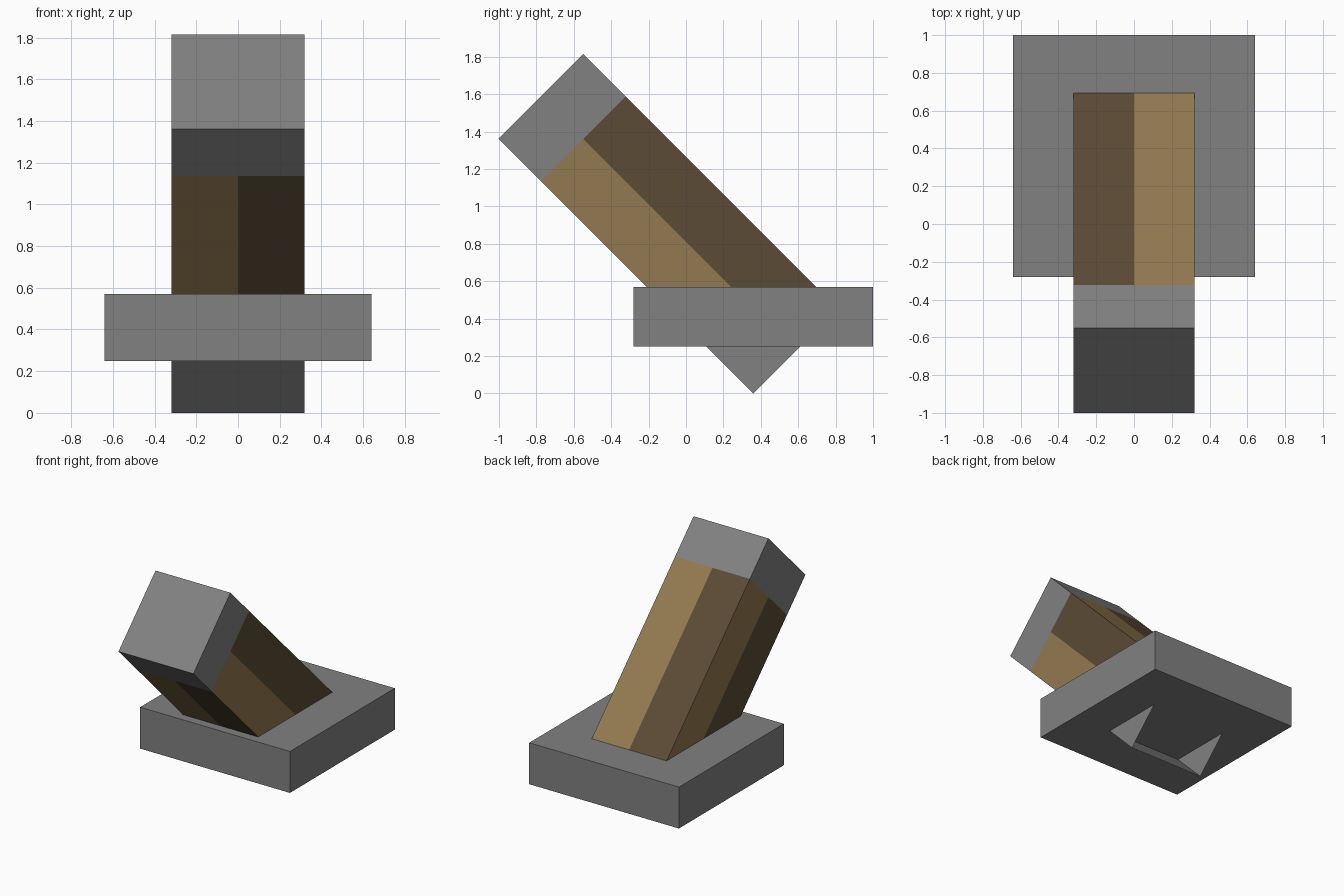
import bpy
import bmesh
from math import radians
from mathutils import Matrix, Vector

default = bpy.data.objects.get("Cube")
if default:
    bpy.data.objects.remove(default, do_unlink=True)


def material(name, rgb):
    mat = bpy.data.materials.new(name)
    mat.use_nodes = True
    mat.diffuse_color = (*rgb, 1)
    mat.node_tree.nodes["Principled BSDF"].inputs["Base Color"].default_value = (*rgb, 1)
    return mat


grey = material("stone grey", (0.22, 0.22, 0.22))
light = material("light wood", (0.29, 0.192, 0.081))
dark = material("dark wood", (0.104, 0.07, 0.035))


def box(size):
    bm = bmesh.new()
    bmesh.ops.create_cube(bm, size=1)
    bmesh.ops.scale(bm, vec=size, verts=bm.verts)
    return bm


def finish(bm, name, mats):
    mesh = bpy.data.meshes.new(name)
    bm.to_mesh(mesh)
    bm.free()
    for mat in mats:
        mesh.materials.append(mat)
    obj = bpy.data.objects.new(name, mesh)
    bpy.context.collection.objects.link(obj)
    return obj


def cut(bm, point, normal):
    geom = bm.verts[:] + bm.edges[:] + bm.faces[:]
    bmesh.ops.bisect_plane(bm, geom=geom, plane_co=point, plane_no=normal)


# Square base slab
base = finish(box((1.28, 1.28, 0.32)), "base", [grey])
base.location = (0, 0.36, 0.41)

# Tilted handle: open at its lower end, which pokes out under the base
WIDTH, LENGTH, TIP = 0.64, 1.925, 0.32
bm = box((WIDTH, WIDTH, LENGTH))
bm.normal_update()
bmesh.ops.delete(bm, geom=[f for f in bm.faces if f.normal.z < -0.9], context="FACES")

# Split each side down the middle, and mark off the stone tip
for normal in ((1, 0, 0), (0, 1, 0)):
    cut(bm, (0, 0, 0), normal)
tip_start = LENGTH / 2 - TIP
cut(bm, (0, 0, tip_start), (0, 0, 1))

# Stand the handle at its slant; the stone foot ends inside the base
tilt = Matrix.Translation((0, -0.095, 0.907)) @ Matrix.Rotation(radians(45), 4, "X")
to_local = tilt.inverted()
cut(bm, to_local @ Vector((0, 0, 0.41)), to_local.to_3x3() @ Vector((0, 0, 1)))
bm.normal_update()

# Stone ends, with light and dark wood alternating around the shaft
for face in bm.faces:
    c, n = face.calc_center_median(), face.normal
    if c.z > tip_start or (tilt @ c).z < 0.41:
        face.material_index = 0
    else:
        face.material_index = 1 if n.x * c.y - n.y * c.x < 0 else 2

handle = finish(bm, "handle", [grey, light, dark])
handle.matrix_world = tilt
